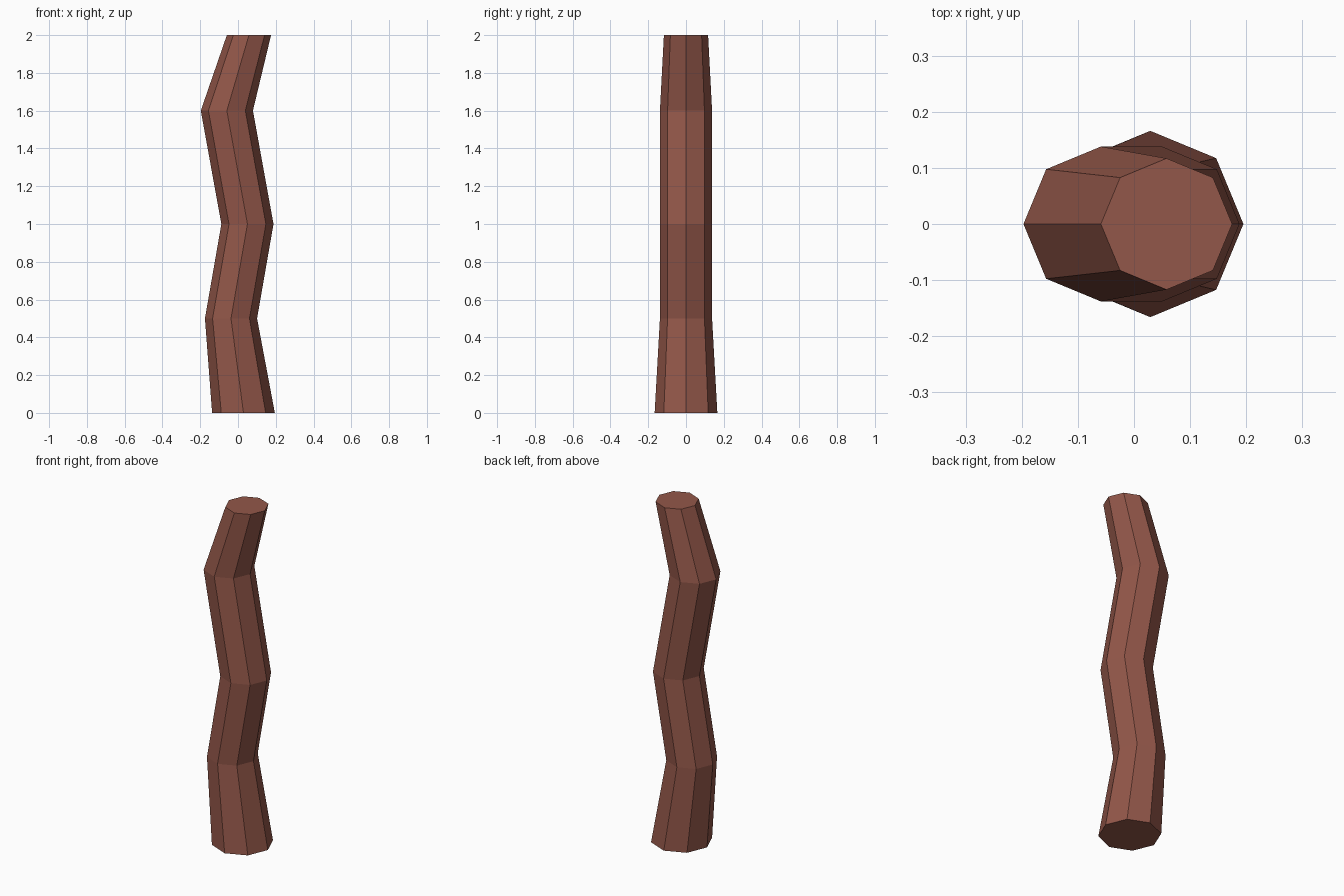
import bpy, bmesh
from math import cos, sin, pi

if "Cube" in bpy.data.objects:
    bpy.data.objects.remove(bpy.data.objects["Cube"])

SIDES = 8
# Trunk rings: height, x centre, radius
RINGS = [
    (0.0, 0.029, 0.166),
    (0.5, -0.037, 0.138),
    (1.0, 0.050, 0.138),
    (1.6, -0.059, 0.138),
    (2.0, 0.058, 0.117),
]

# Crooked octagonal trunk, lofted through the rings and capped at both ends
bm = bmesh.new()
loops = [[bm.verts.new((x + r * cos(2 * pi * i / SIDES), r * sin(2 * pi * i / SIDES), z))
          for i in range(SIDES)] for z, x, r in RINGS]
for low, high in zip(loops, loops[1:]):
    for i in range(SIDES):
        j = (i + 1) % SIDES
        bm.faces.new((low[i], low[j], high[j], high[i]))
bm.faces.new(loops[0][::-1])
bm.faces.new(loops[-1])

mesh = bpy.data.meshes.new("trunk")
bm.to_mesh(mesh)
bm.free()
trunk = bpy.data.objects.new("trunk", mesh)
bpy.context.collection.objects.link(trunk)

# Reddish brown bark
bark = bpy.data.materials.new("bark")
bark.diffuse_color = (0.29, 0.095, 0.067, 1)
bark.use_nodes = True
bark.node_tree.nodes["Principled BSDF"].inputs["Base Color"].default_value = bark.diffuse_color
mesh.materials.append(bark)
